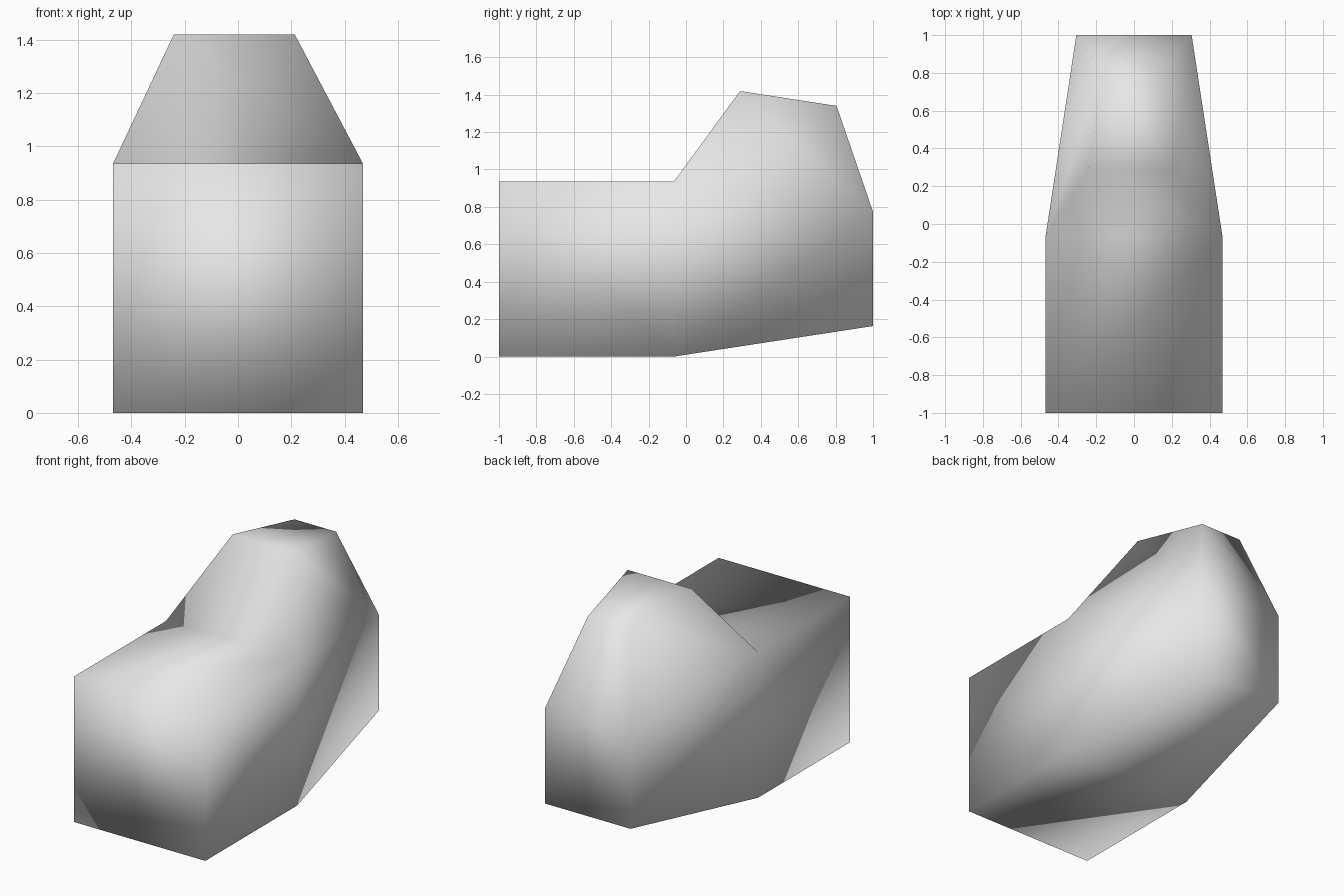
import bpy
import bmesh
from mathutils import Vector, Matrix

cube = bpy.data.objects.get("Cube")
if cube:
    bpy.data.objects.remove(cube, do_unlink=True)

# Plain grey material
grey = bpy.data.materials.new("light_grey")
grey.use_nodes = True
colour = (0.8, 0.8, 0.8, 1)
grey.diffuse_color = colour
grey.node_tree.nodes["Principled BSDF"].inputs["Base Color"].default_value = colour


def extrude_tapered(bm, face, shift, taper):
    """Extrude one face, shrink it about its middle and move it."""
    new = bmesh.ops.extrude_discrete_faces(bm, faces=[face])["faces"][0]
    middle = sum((v.co for v in new.verts), Vector()) / len(new.verts)
    bmesh.ops.scale(bm, verts=new.verts, vec=taper,
                    space=Matrix.Translation(-middle))
    bmesh.ops.translate(bm, verts=new.verts, vec=shift)
    bm.normal_update()
    return new


bm = bmesh.new()

# Front block
size = 0.936
bmesh.ops.create_cube(bm, size=size)
bmesh.ops.translate(bm, verts=bm.verts, vec=(0, size / 2 - 1, size / 2))
bm.normal_update()

# Tapered rear section
back = max(bm.faces, key=lambda f: f.normal.y)
extrude_tapered(bm, back, (0, 2 - size, 0), (0.652, 1, 0.652))

# Raised hump on top of the rear section
roof = max((f for f in bm.faces if f.calc_center_median().y > 0),
           key=lambda f: f.normal.z)
extrude_tapered(bm, roof, (-0.014, 0.079, 0.525), (0.485, 0.485, 0.485))

bmesh.ops.recalc_face_normals(bm, faces=bm.faces)
for face in bm.faces:
    face.smooth = True

mesh = bpy.data.meshes.new("body")
bm.to_mesh(mesh)
bm.free()
mesh.materials.append(grey)
body = bpy.data.objects.new("body", mesh)
bpy.context.collection.objects.link(body)
